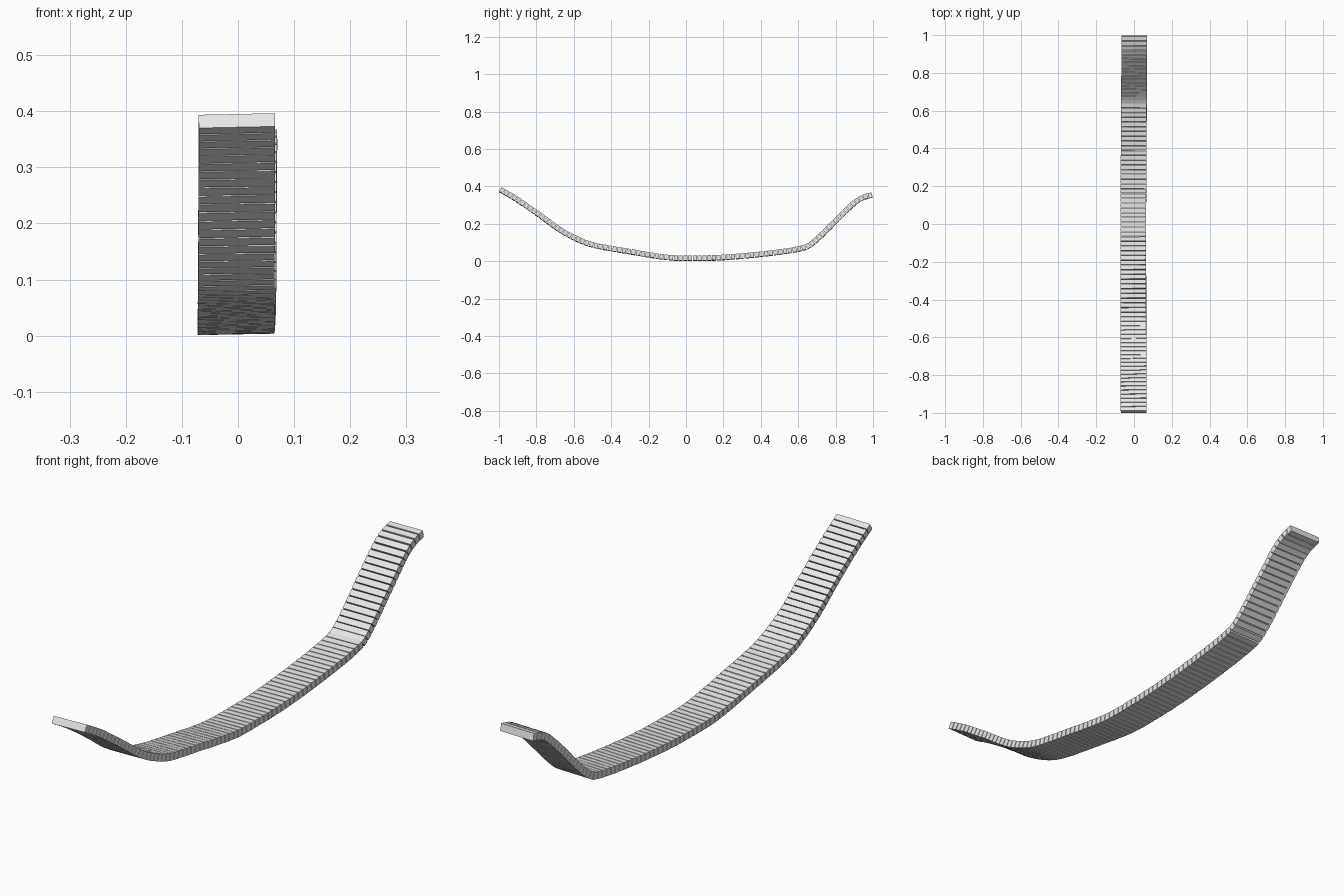
import bpy, bmesh, math, random
from mathutils import Vector, Matrix
from mathutils.geometry import interpolate_bezier

cube = bpy.data.objects.get("Cube")
if cube:
    bpy.data.objects.remove(cube, do_unlink=True)

random.seed(4)
WIDTH, THICK, COUNT, FILL = 0.136, 0.027, 86, 0.87

# Sagging centre line as (y, z)
profile = [(-0.995, 0.384), (-0.9, 0.328), (-0.78, 0.245), (-0.68, 0.172), (-0.59, 0.122), (-0.49, 0.085),
           (-0.3, 0.051), (-0.1, 0.02), (0.05, 0.016), (0.2, 0.02), (0.4, 0.037),
           (0.6, 0.065), (0.68, 0.1), (0.82, 0.236), (0.9, 0.312), (0.95, 0.342), (0.997, 0.354)]
pts = [Vector((0, y, z)) for y, z in profile]
path = []
for i in range(len(pts) - 1):
    a, b = pts[i], pts[i + 1]
    prev, nxt = pts[max(i - 1, 0)], pts[min(i + 2, len(pts) - 1)]
    path += interpolate_bezier(a, a + (b - prev) / 6, b - (nxt - a) / 6, b, 16)[:-1]
path.append(pts[-1])

# Cumulative arc length for even plank spacing
dist = [0.0]
for a, b in zip(path, path[1:]):
    dist.append(dist[-1] + (b - a).length)


def at(s):
    i = next((k for k in range(1, len(dist)) if dist[k] >= s), len(dist) - 1)
    return path[i - 1].lerp(path[i], (s - dist[i - 1]) / (dist[i] - dist[i - 1]))


# Pale grey plank material
mat = bpy.data.materials.new("pale_grey")
mat.use_nodes = True
colour = (0.8, 0.8, 0.8, 1)
mat.diffuse_color = colour
mat.node_tree.nodes["Principled BSDF"].inputs["Base Color"].default_value = colour

# Separate planks that follow the curve with a slight sway and roll
bm = bmesh.new()
pitch = dist[-1] / COUNT
for i in range(COUNT):
    a, b = at(i * pitch), at((i + 1) * pitch)
    mid, d = (a + b) / 2, b - a
    mid.x = -0.004 + 0.006 * max(0, mid.y) + 0.002 * max(0, -mid.y)
    roll = -0.02 + random.uniform(-0.008, 0.008)
    m = (Matrix.Translation(mid)
         @ Matrix.Rotation(math.atan2(d.z, d.y), 4, 'X')
         @ Matrix.Rotation(roll, 4, 'Y')
         @ Matrix.Diagonal((WIDTH, pitch * FILL, THICK, 1)))
    bmesh.ops.create_cube(bm, size=1, matrix=m)
mesh = bpy.data.meshes.new("bridge_planks")
bm.to_mesh(mesh)
bm.free()
mesh.materials.append(mat)
planks = bpy.data.objects.new("bridge_planks", mesh)
bpy.context.collection.objects.link(planks)
